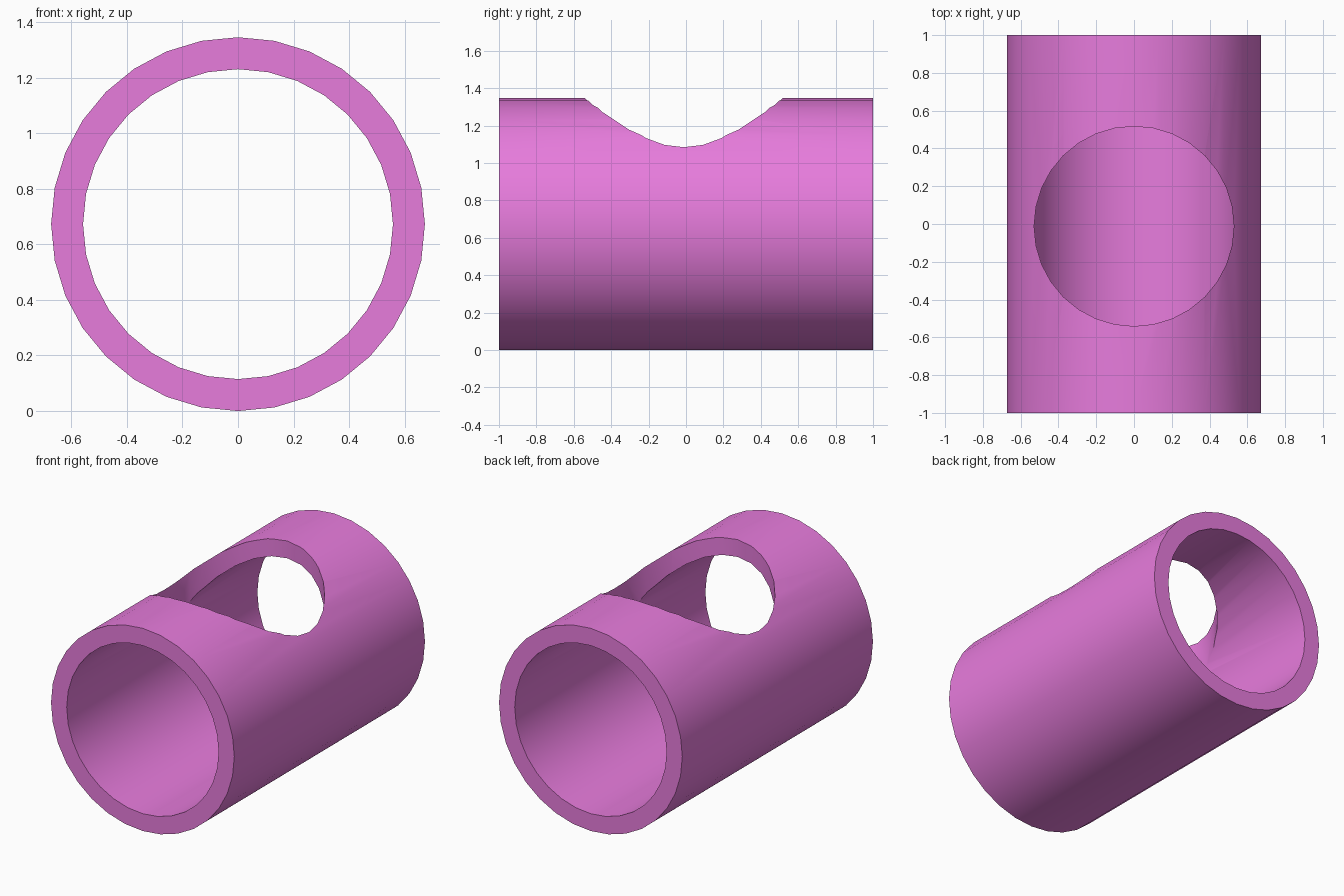
import bpy, bmesh
from math import sin, cos, tau, radians

if "Cube" in bpy.data.objects:
    bpy.data.objects.remove(bpy.data.objects["Cube"])

SIDES = 32
OUTER, INNER, HALF = 0.673, 0.558, 1.0


def make_object(name, bm):
    bmesh.ops.recalc_face_normals(bm, faces=bm.faces)
    mesh = bpy.data.meshes.new(name)
    bm.to_mesh(mesh)
    bm.free()
    obj = bpy.data.objects.new(name, mesh)
    bpy.context.collection.objects.link(obj)
    return obj


# Thick-walled tube lying along y: four rings bridged in a closed loop
bm = bmesh.new()
rings = []
for r, y in ((OUTER, -HALF), (OUTER, HALF), (INNER, HALF), (INNER, -HALF)):
    rings.append([bm.verts.new((r * sin(tau * i / SIDES), y, OUTER + r * cos(tau * i / SIDES)))
                  for i in range(SIDES)])
for k in range(4):
    a, b = rings[k], rings[(k + 1) % 4]
    for i in range(SIDES):
        j = (i + 1) % SIDES
        bm.faces.new((a[i], a[j], b[j], b[i]))
tube = make_object("pipe_fitting", bm)

# Round opening through the top wall only
bm = bmesh.new()
bmesh.ops.create_cone(bm, cap_ends=True, segments=SIDES, radius1=0.529, radius2=0.529, depth=1.0)
bmesh.ops.translate(bm, verts=bm.verts, vec=(0, -0.012, 1.2))
cutter = make_object("hole_cutter", bm)
cutter.hide_render = True

cut = tube.modifiers.new("top_hole", 'BOOLEAN')
cut.operation = 'DIFFERENCE'
cut.solver = 'EXACT'
cut.object = cutter
bpy.context.view_layer.objects.active = tube
tube.select_set(True)
bpy.ops.object.modifier_apply(modifier=cut.name)
bpy.data.objects.remove(cutter)

# Smooth walls, sharp rims
bpy.ops.object.shade_smooth_by_angle(angle=radians(30))

# Pink finish
pink = bpy.data.materials.new("pink")
pink.diffuse_color = (0.8, 0.2, 0.72, 1)
pink.use_nodes = True
pink.node_tree.nodes["Principled BSDF"].inputs["Base Color"].default_value = pink.diffuse_color
tube.data.materials.clear()
tube.data.materials.append(pink)
